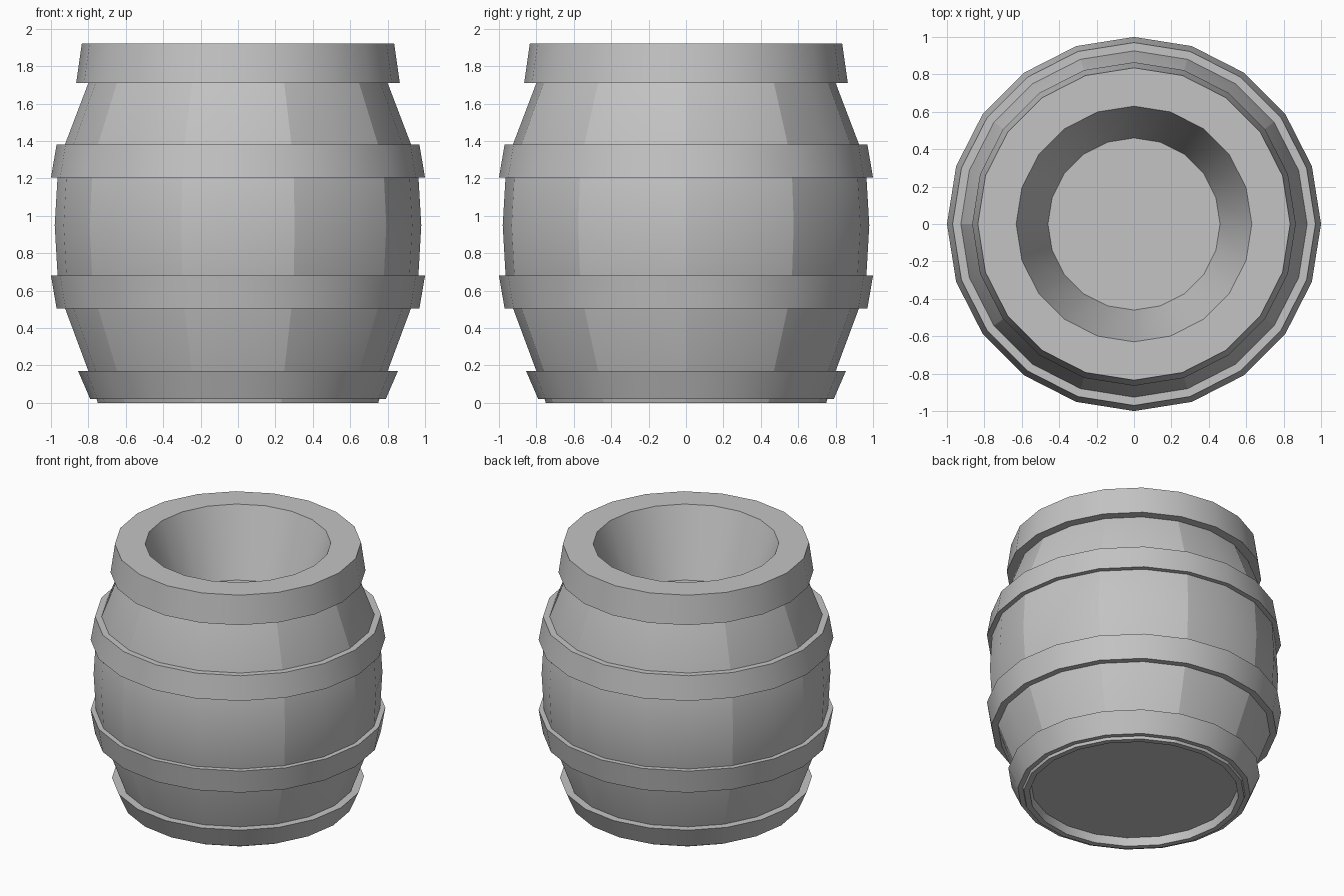
import bpy
import math

SIDES = 20

cube = bpy.data.objects.get("Cube")
if cube:
    bpy.data.objects.remove(cube, do_unlink=True)

grey = bpy.data.materials.new("plain_grey")
grey.use_nodes = True
colour = (0.55, 0.55, 0.55, 1)
grey.diffuse_color = colour
grey.node_tree.nodes["Principled BSDF"].inputs["Base Color"].default_value = colour


def lathe(name, profile, closed=False):
    """Turn a (radius, z) profile, listed upward on the outside, around z."""
    verts, rings, faces = [], [], []
    for r, z in profile:
        start = len(verts)
        count = SIDES if r > 0 else 1
        for i in range(count):
            a = math.tau * i / SIDES
            verts.append((r * math.cos(a), r * math.sin(a), z))
        rings.append([start + i % count for i in range(SIDES)])
    pairs = list(zip(rings, rings[1:]))
    if closed:
        pairs.append((rings[-1], rings[0]))
    for low, high in pairs:
        for i in range(SIDES):
            j = (i + 1) % SIDES
            # dict.fromkeys drops the repeated point at an axis
            faces.append(tuple(dict.fromkeys((low[i], low[j], high[j], high[i]))))
    mesh = bpy.data.meshes.new(name)
    mesh.from_pydata(verts, [], faces)
    mesh.materials.append(grey)
    obj = bpy.data.objects.new(name, mesh)
    bpy.context.collection.objects.link(obj)
    bpy.ops.object.select_all(action="DESELECT")
    obj.select_set(True)
    bpy.context.view_layer.objects.active = obj
    bpy.ops.object.shade_smooth_by_angle(angle=math.radians(30))
    return obj


# Barrel body with a recessed base
body = lathe("barrel_body", [
    (0, 0.06), (0.70, 0.06), (0.71, 0), (0.75, 0), (0.80, 0.17),
    (0.96, 0.60), (0.98, 0.95), (0.96, 1.29), (0.80, 1.71), (0.75, 1.85)])

# Each stave is two faces wide, with a crisp seam between staves
for edge in body.data.edges:
    a, b = (body.data.vertices[v].co for v in edge.vertices)
    if abs(a.z - b.z) > 0.1:
        step = round(math.atan2(a.y, a.x) / math.tau * SIDES)
        if step % 2 == 0:
            edge.use_edge_sharp = True

# Hoops around the body
for name, inner_low, low, high, inner_high in (
        ("bottom_hoop", (0.72, 0.02), (0.79, 0.02), (0.855, 0.17), (0.78, 0.17)),
        ("lower_hoop", (0.90, 0.505), (0.97, 0.505), (1.0, 0.68), (0.93, 0.68)),
        ("upper_hoop", (0.93, 1.205), (1.0, 1.205), (0.97, 1.38), (0.90, 1.38))):
    lathe(name, [inner_low, low, high, inner_high], closed=True)

# Thick top collar and the sunken bowl inside it
lathe("top_collar", [(0.77, 1.71), (0.865, 1.71), (0.835, 1.92), (0.63, 1.92)])
lathe("bowl", [(0.63, 1.92), (0.46, 1.43), (0, 1.43)])
